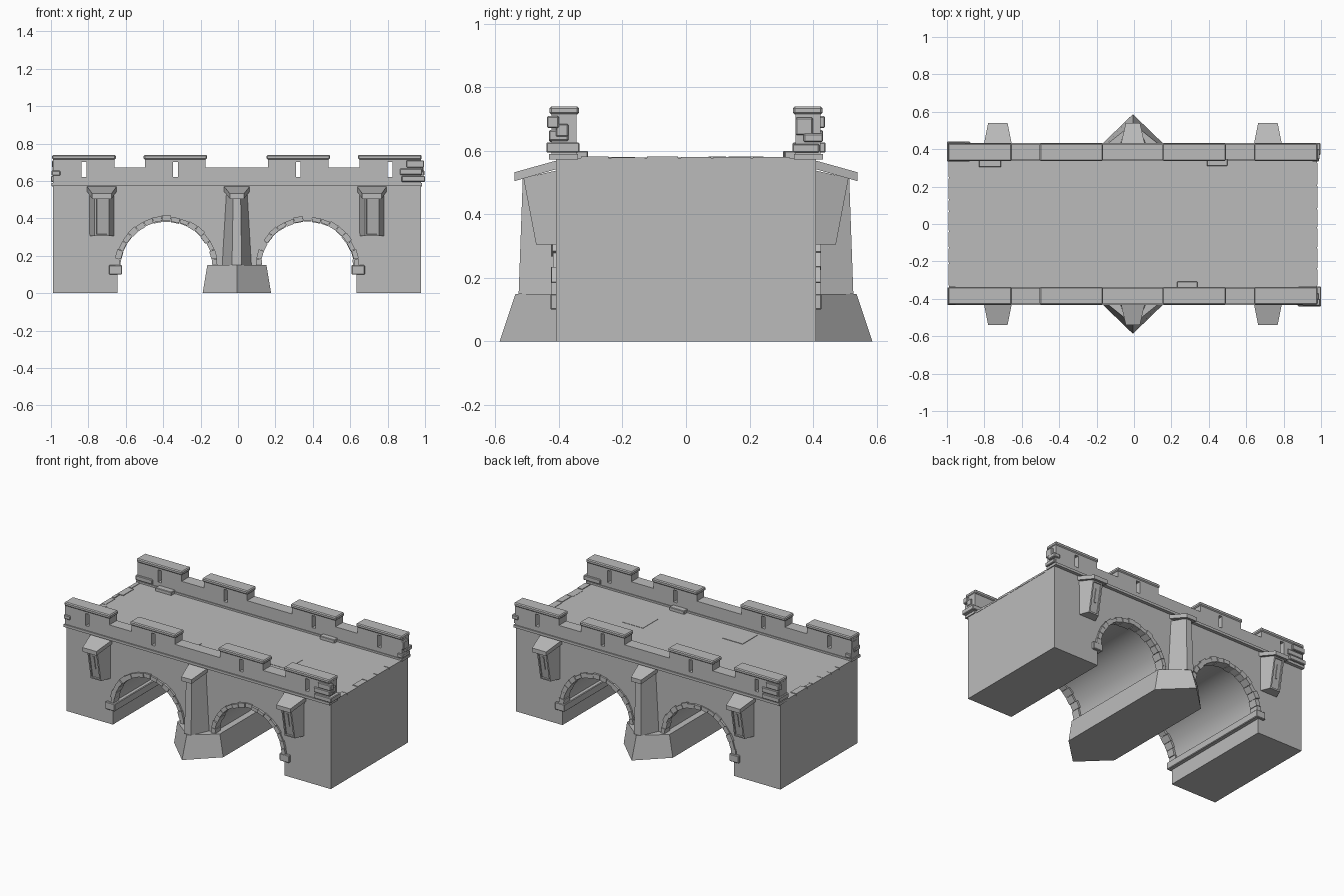
import bpy, bmesh, math, random
from mathutils import Vector

random.seed(4)
cube = bpy.data.objects.get("Cube")
if cube:
    bpy.data.objects.remove(cube, do_unlink=True)

stone = bpy.data.materials.new("grey_stone")
stone.use_nodes = True
GREY = (0.5, 0.5, 0.5, 1)
stone.diffuse_color = GREY
stone.node_tree.nodes["Principled BSDF"].inputs["Base Color"].default_value = GREY

CX = -0.006      # middle of the masonry
DECK = 0.578     # road height
HALF_W = 0.41    # half width of the body
ARCH_X, SPRING, BARREL = 0.377, 0.135, 0.262


def finish(name, bm):
    bmesh.ops.recalc_face_normals(bm, faces=bm.faces)
    mesh = bpy.data.meshes.new(name)
    bm.to_mesh(mesh)
    bm.free()
    mesh.materials.append(stone)
    obj = bpy.data.objects.new(name, mesh)
    bpy.context.collection.objects.link(obj)
    return obj


def activate(obj):
    bpy.ops.object.select_all(action='DESELECT')
    obj.select_set(True)
    bpy.context.view_layer.objects.active = obj


def add_loft(bm, rings):
    """Skin rings of equal length and cap both ends."""
    loops = [[bm.verts.new(p) for p in ring] for ring in rings]
    n = len(loops[0])
    for a, b in zip(loops, loops[1:]):
        for i in range(n):
            j = (i + 1) % n
            bm.faces.new((a[i], a[j], b[j], b[i]))
    bm.faces.new(loops[0])
    bm.faces.new(loops[-1])


def add_box(bm, x0, x1, y0, y1, z0, z1):
    add_loft(bm, [[(x0, y0, z), (x1, y0, z), (x1, y1, z), (x0, y1, z)]
                  for z in (z0, z1)])


def boxes(name, items, bevel=0):
    bm = bmesh.new()
    for item in items:
        add_box(bm, *item)
    if bevel:
        bmesh.ops.bevel(bm, geom=bm.edges[:], offset=bevel, segments=1,
                        affect='EDGES')
    return finish(name, bm)


def wedge(x, s, back, front, y, z_back, z_front):
    """Four-sided plan ring that narrows from the wall to its outer edge."""
    return [(x - back, s * 0.40, z_back), (x - front, s * y, z_front),
            (x + front, s * y, z_front), (x + back, s * 0.40, z_back)]


# Bridge body: one side profile with two arched openings
profile = [(-0.984, 0)]
for c in (-ARCH_X, ARCH_X):
    profile.append((c - BARREL, 0))
    for i in range(33):
        a = math.pi * (1 - i / 32)
        profile.append((c + BARREL * math.cos(a), SPRING + BARREL * math.sin(a)))
    profile.append((c + BARREL, 0))
profile += [(0.984, 0), (0.984, DECK), (-0.984, DECK)]
bm = bmesh.new()
add_loft(bm, [[(CX + x, y, z) for x, z in profile] for y in (-HALF_W, HALF_W)])
body = finish("bridge_body", bm)
activate(body)
bpy.ops.object.shade_smooth_by_angle(angle=math.radians(30))

# Arch stones: uneven voussoirs on both faces of both arches
bm = bmesh.new()
COUNT = 17
for c in (-ARCH_X, ARCH_X):
    for s in (-1, 1):
        for k in range(COUNT):
            a0 = math.pi * k / COUNT + 0.004
            a1 = math.pi * (k + 1) / COUNT - 0.004
            inner = 0.249 + random.uniform(-0.004, 0.004)
            outer = 0.277 + random.uniform(-0.004, 0.006)
            face = 0.42 + random.uniform(-0.003, 0.006)
            depth = 0.365 + random.uniform(-0.01, 0.01)
            rings = []
            for y in (depth, face):
                rings.append([(CX + c + r * math.cos(a), s * y,
                               SPRING + r * math.sin(a))
                              for r, a in ((inner, a0), (outer, a0),
                                           (outer, a1), (inner, a1))])
            add_loft(bm, rings)
finish("arch_stones", bm)

# Springing ledges running through the outer sides of the openings
boxes("springing_ledges", [
    (CX + min(s * 0.613, s * 0.684), CX + max(s * 0.613, s * 0.684),
     -0.427, 0.427, 0.10, 0.15) for s in (-1, 1)], 0.004)

# Pier base: long block pointed at both ends
bm = bmesh.new()
add_loft(bm, [[(CX - w, -HALF_W, z), (CX, -t, z), (CX + w, -HALF_W, z),
               (CX + w, HALF_W, z), (CX, t, z), (CX - w, HALF_W, z)]
              for w, t, z in ((0.183, 0.587, 0), (0.158, 0.537, 0.15))])
finish("pier_base", bm)

for s, side in ((-1, "front"), (1, "back")):
    # Tapering buttress over the pier, with a sloped cap
    bm = bmesh.new()
    add_loft(bm, [wedge(CX, s, 0.082, 0.026, 0.527, 0.15, 0.15),
                  wedge(CX, s, 0.06, 0.02, 0.514, 0.53, 0.515)])
    finish(side + "_pier_buttress", bm)
    bm = bmesh.new()
    add_loft(bm, [wedge(CX, s, 0.07, 0.038, 0.54, 0.545, 0.505),
                  wedge(CX, s, 0.07, 0.038, 0.54, 0.572, 0.533)])
    finish(side + "_buttress_cap", bm)

    # Hanging turrets with a recessed panel and a narrow slit
    for x in (CX - 0.722, CX + 0.722):
        bm = bmesh.new()
        add_loft(bm, [wedge(x, s, 0.068, 0.038, 0.472, 0.305, 0.305),
                      wedge(x, s, 0.068, 0.038, 0.512, 0.54, 0.515)])
        bmesh.ops.recalc_face_normals(bm, faces=bm.faces)
        outer = max(bm.faces, key=lambda f: s * f.calc_center_median().y)
        bmesh.ops.inset_individual(bm, faces=[outer], thickness=0.014)
        bmesh.ops.inset_individual(bm, faces=[outer], thickness=0.002, depth=-0.007)
        finish(side + "_turret", bm)
        bm = bmesh.new()
        add_loft(bm, [[(x + dx, s * (0.479 + (z - 0.38) * 0.19 + dy), z)
                       for dx, dy in ((-0.006, 0), (0.006, 0),
                                      (0.006, 0.005), (-0.006, 0.005))]
                      for z in (0.38, 0.47)])
        finish(side + "_turret_slit", bm)
        bm = bmesh.new()
        add_loft(bm, [wedge(x, s, 0.08, 0.052, 0.54, 0.545, 0.505),
                      wedge(x, s, 0.08, 0.052, 0.54, 0.572, 0.533)])
        finish(side + "_turret_cap", bm)

    # String course below the parapet
    def span(a, b):
        return (min(s * a, s * b), max(s * a, s * b))

    boxes(side + "_string_course",
          [(CX - 0.99, CX + 0.99, *span(0.34, 0.432), 0.573, 0.59)])

    # Parapet: crenellated profile cut through by loopholes
    merlons = [(-0.98, -0.655), (-0.49, -0.167), (0.167, 0.49), (0.655, 0.98)]
    outline = [(-0.984, 0.585), (-0.984, 0.72)]
    for i, (a, b) in enumerate(merlons):
        if i:
            outline += [(a, 0.672), (a, 0.72)]
        if i < 3:
            outline += [(b, 0.72), (b, 0.672)]
    outline += [(0.984, 0.72), (0.984, 0.585)]
    bm = bmesh.new()
    add_loft(bm, [[(CX + x, s * y, z) for x, z in outline] for y in (0.345, 0.424)])
    parapet = finish(side + "_parapet", bm)
    cutter = boxes("loophole_cutter", [
        (CX + x - 0.013, CX + x + 0.013, *span(0.3, 0.5), 0.62, 0.702)
        for x in (-0.818, -0.328, 0.328, 0.818)])
    cutter.hide_render = True
    cut = parapet.modifiers.new("loopholes", 'BOOLEAN')
    cut.object = cutter
    cut.solver = 'EXACT'
    activate(parapet)
    bpy.ops.object.modifier_apply(modifier=cut.name)
    bpy.data.objects.remove(cutter, do_unlink=True)

    # Coping slabs on the merlons
    boxes(side + "_coping", [
        (CX + a - 0.008, CX + b + 0.008, *span(0.337, 0.43), 0.715, 0.74)
        for a, b in merlons], 0.006)

# Rough corner stones, repeated by a half turn
corner = [(0.90, 0.995, -0.438, -0.40, 0.672, 0.71),
          (0.865, 0.985, -0.432, -0.37, 0.632, 0.666),
          (0.875, 1.0, -0.44, -0.335, 0.595, 0.627),
          (0.95, 0.99, -0.41, -0.37, 0.645, 0.685),
          (0.95, 0.992, 0.345, 0.40, 0.65, 0.705),
          (0.95, 0.997, 0.37, 0.432, 0.628, 0.655),
          (0.95, 0.99, 0.335, 0.42, 0.595, 0.622)]
turned = [(-b, -a, -d, -c, e, f) for a, b, c, d, e, f in corner]
boxes("corner_stones", corner + turned, 0.004)

# Loose blocks at the foot of the parapets
boxes("fallen_blocks", [(-0.83, -0.71, 0.305, 0.35, 0.57, 0.60),
                        (0.39, 0.50, 0.31, 0.35, 0.57, 0.60),
                        (0.23, 0.34, -0.35, -0.308, 0.57, 0.60)], 0.003)

# Slightly raised paving slabs and uneven edge stones on the road
paving = [(0.32, 0.48, -0.16, 0.0, 0.57, DECK + 0.002),
          (-0.31, -0.16, -0.32, -0.16, 0.57, DECK + 0.003)]
for s in (-1, 1):
    y = -0.33
    while y < 0.27:
        length = random.uniform(0.06, 0.13)
        edge, width = CX + s * 0.986, random.uniform(0.02, 0.05)
        inner = edge - s * width
        paving.append((min(edge, inner), max(edge, inner), y, y + length - 0.008,
                       0.568, DECK + random.uniform(0.001, 0.005)))
        y += length
boxes("paving_stones", paving)
